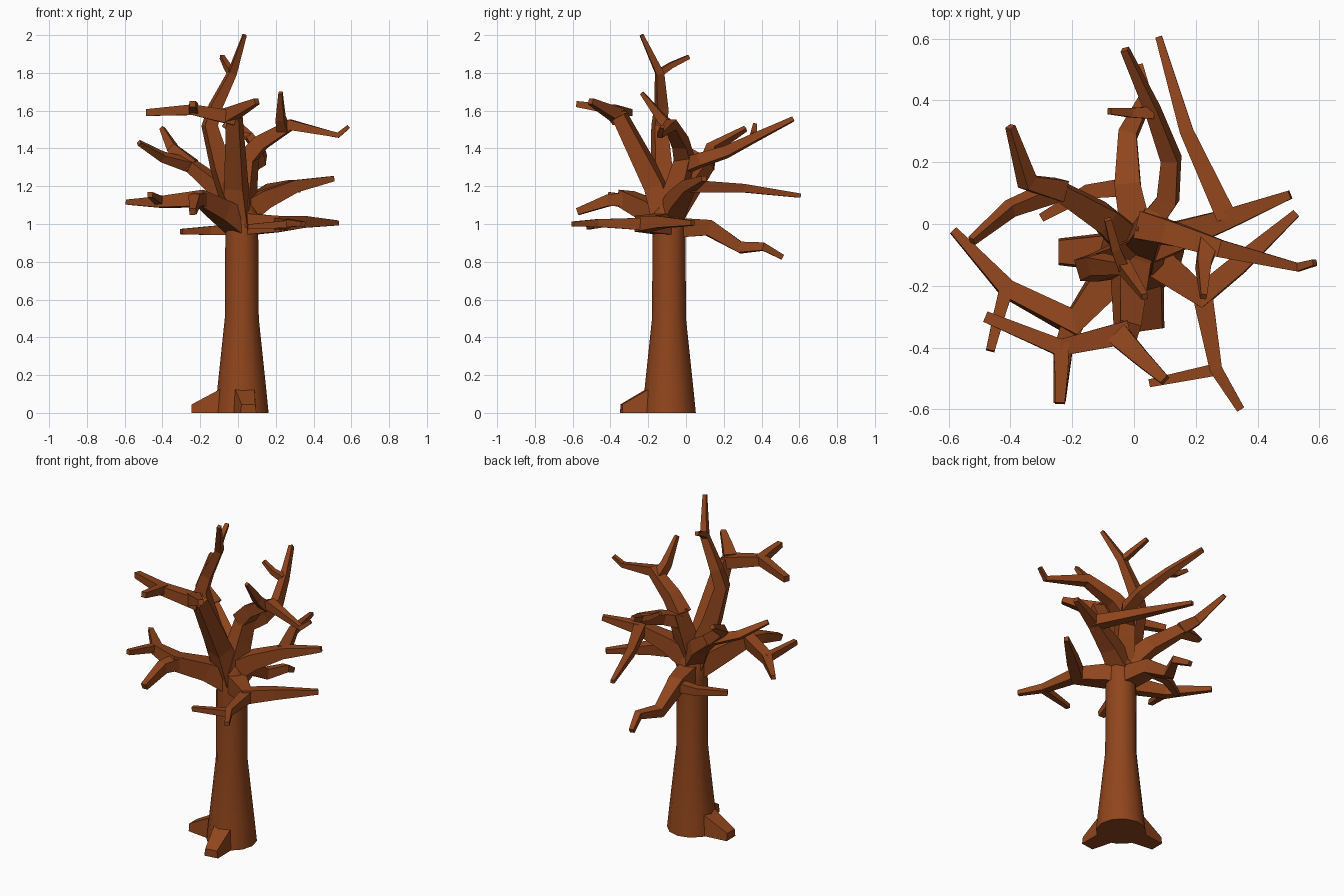
import bpy, bmesh, math
from mathutils import Vector

bark = bpy.data.materials.new("bark")
bark.diffuse_color = (0.28, 0.06, 0.012, 1)


def make(name, rings, smooth=False):
    """Skin a list of vertex rings into a closed tube."""
    bm = bmesh.new()
    loops = [[bm.verts.new(p) for p in ring] for ring in rings]
    n = len(loops[0])
    for a, b in zip(loops, loops[1:]):
        for i in range(n):
            j = (i + 1) % n
            bm.faces.new((a[i], a[j], b[j], b[i]))
    bm.faces.new(loops[0][::-1])
    bm.faces.new(loops[-1])
    bmesh.ops.recalc_face_normals(bm, faces=bm.faces[:])
    me = bpy.data.meshes.new(name)
    bm.to_mesh(me)
    bm.free()
    ob = bpy.data.objects.new(name, me)
    bpy.context.collection.objects.link(ob)
    me.materials.append(bark)
    if smooth:
        bpy.context.view_layer.objects.active = ob
        ob.select_set(True)
        bpy.ops.object.shade_smooth_by_angle(angle=math.radians(40))
        ob.select_set(False)
    return ob


def branch(name, r0, r1, *pts):
    """Square-section limb tapering from half-width r0 to r1."""
    pts = [Vector(p) for p in pts]
    dist = [0]
    for a, b in zip(pts, pts[1:]):
        dist.append(dist[-1] + (b - a).length)
    side, rings = None, []
    for i, p in enumerate(pts):
        t = Vector((0, 0, 0))
        if i:
            t += (p - pts[i - 1]).normalized()
        if i < len(pts) - 1:
            t += (pts[i + 1] - p).normalized()
        t.normalize()
        if side is None:
            side = t.cross(Vector((0, 0, 1)))
        side = (side - t * side.dot(t)).normalized()
        up = side.cross(t)
        r = r0 + (r1 - r0) * dist[i] / dist[-1]
        rings.append([p + side * r * u + up * r * v
                      for u, v in ((1, 1), (-1, 1), (-1, -1), (1, -1))])
    make(name, rings)


# Flared trunk
CX, CY = 0.02, -0.09
profile = [(0.142, 0), (0.13, 0.12), (0.09, 0.5), (0.087, 0.95), (0.085, 1.06), (0.045, 1.12)]
make("trunk", [[(CX + r * math.cos(math.tau * i / 12), CY + r * math.sin(math.tau * i / 12), z)
                for i in range(12)] for r, z in profile], True)


# Root wedges
def root(name, angle, length):
    d = Vector((math.cos(angle), math.sin(angle), 0))
    s = Vector((-d.y, d.x, 0))
    c = Vector((CX, CY, 0))
    rings = []
    for dist, w, h in ((0.05, 0.065, 0.15), (0.125, 0.06, 0.12), (length, 0.043, 0.045)):
        mid = c + d * dist
        top = Vector((0, 0, h))
        rings.append([mid - s * w, mid + s * w, mid + s * w * 0.85 + top, mid - s * w * 0.85 + top])
    make(name, rings)


root("root_left", math.radians(180), 0.265)
root("root_front", math.radians(-82), 0.255)

# Leader at the top
branch("leader", 0.06, 0.01, (0.01, -0.1, 1.02), (-0.09, -0.13, 1.3), (-0.15, -0.14, 1.52),
       (-0.12, -0.13, 1.62), (-0.03, -0.14, 1.8), (0.035, -0.235, 2.0))
branch("leader_twig", 0.018, 0.011, (-0.035, -0.14, 1.8), (-0.06, -0.08, 1.84), (-0.085, 0.015, 1.885))

# Upper front limb
branch("upper_front_limb", 0.06, 0.035, (0.01, -0.1, 1.0), (-0.01, -0.16, 1.2), (-0.02, -0.35, 1.57))
branch("upper_front_left", 0.037, 0.018, (-0.02, -0.35, 1.56), (-0.24, -0.4, 1.605), (-0.48, -0.3, 1.59))
branch("upper_front_right", 0.037, 0.016, (-0.05, -0.36, 1.575), (0.02, -0.43, 1.61), (0.1, -0.505, 1.65))
branch("upper_front_twig", 0.026, 0.016, (-0.235, -0.39, 1.605), (-0.235, -0.48, 1.62), (-0.24, -0.58, 1.635))

# Upper right limb
branch("upper_limb", 0.06, 0.04, (0.02, -0.09, 1.05), (0.04, -0.04, 1.22), (0.06, 0.0, 1.37))
branch("upper_right", 0.045, 0.01, (0.04, -0.01, 1.34), (0.12, -0.03, 1.43), (0.28, -0.08, 1.525),
       (0.53, -0.14, 1.47), (0.585, -0.125, 1.515))
branch("upper_right_twig", 0.03, 0.01, (0.24, -0.07, 1.5), (0.225, -0.13, 1.56), (0.225, -0.235, 1.695))
branch("upper_back", 0.037, 0.012, (0.05, 0.0, 1.31), (0.11, 0.08, 1.34), (0.12, 0.21, 1.38),
       (0.06, 0.37, 1.46), (-0.03, 0.565, 1.555))
branch("upper_back_twig", 0.02, 0.01, (0.06, 0.36, 1.46), (-0.01, 0.36, 1.48), (-0.08, 0.365, 1.525))

# Upper left limb
branch("upper_left", 0.055, 0.012, (0.02, -0.09, 1.04), (-0.1, 0.02, 1.19), (-0.25, 0.11, 1.31),
       (-0.4, 0.05, 1.355), (-0.525, -0.055, 1.43))
branch("upper_left_twig", 0.035, 0.012, (-0.24, 0.11, 1.31), (-0.345, 0.135, 1.4), (-0.4, 0.315, 1.505))

# Middle right limb
branch("middle_right", 0.06, 0.014, (0.02, -0.08, 1.05), (0.14, -0.04, 1.13), (0.3, 0.015, 1.2),
       (0.505, 0.095, 1.24))
branch("middle_right_twig", 0.033, 0.011, (0.3, 0.02, 1.2), (0.17, 0.3, 1.19), (0.08, 0.605, 1.15))

# Front left limb
branch("front_left", 0.065, 0.013, (0.02, -0.09, 0.99), (-0.09, -0.19, 1.07), (-0.2, -0.32, 1.135),
       (-0.41, -0.21, 1.115), (-0.585, -0.02, 1.115))
branch("front_left_twig", 0.023, 0.014, (-0.41, -0.2, 1.12), (-0.435, -0.29, 1.135), (-0.465, -0.41, 1.155))
branch("front_left_spur", 0.038, 0.018, (-0.19, -0.3, 1.13), (-0.23, -0.41, 1.125), (-0.24, -0.575, 1.065))

# Lower right limb
branch("lower_right", 0.06, 0.013, (0.02, -0.08, 1.0), (0.22, -0.23, 1.0), (0.34, -0.13, 1.01),
       (0.525, 0.035, 1.005))
branch("lower_front", 0.033, 0.013, (0.22, -0.22, 1.0), (0.265, -0.47, 1.005), (0.345, -0.6, 1.0))
branch("lower_front_twig", 0.02, 0.013, (0.27, -0.47, 1.0), (0.05, -0.515, 0.985))

# Lower back limb
branch("lower_back", 0.055, 0.014, (0.02, -0.09, 0.98), (-0.02, 0.12, 0.98), (-0.02, 0.29, 0.875),
       (0.04, 0.41, 0.88), (0.015, 0.51, 0.825))
branch("lower_back_twig", 0.03, 0.014, (-0.02, 0.12, 0.97), (-0.15, 0.105, 0.965), (-0.3, 0.02, 0.96))
